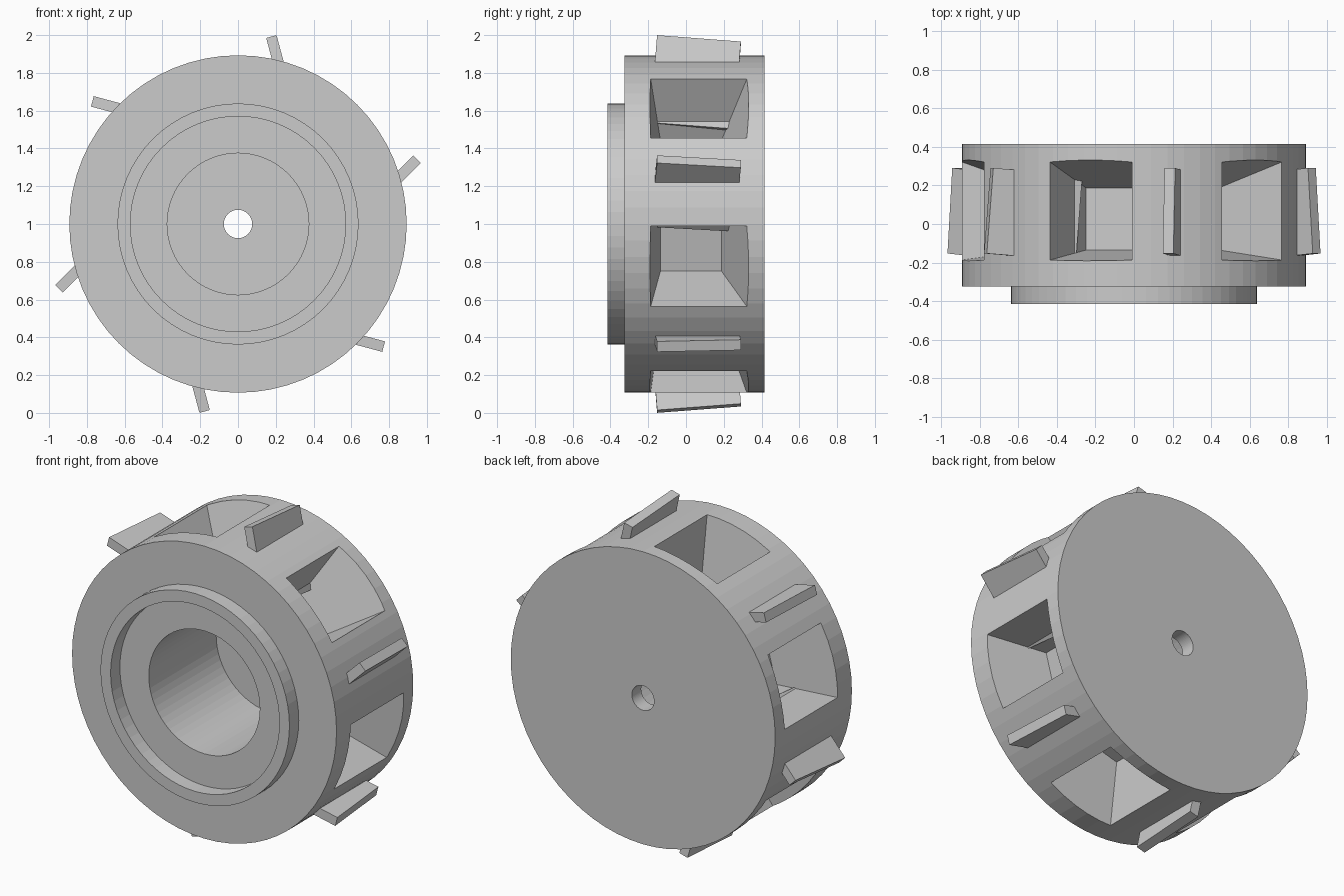
import bpy, bmesh, math

if "Cube" in bpy.data.objects:
    bpy.data.objects.remove(bpy.data.objects["Cube"])

CZ = 1.0          # height of the wheel axis (runs along y)
SIDES = 64
ANGLES = [math.radians(45 + 60 * k) for k in range(6)]


def place(r, w, y, a):
    """Radial r, sideways w, axial y in the frame turned to angle a."""
    return (r * math.cos(a) - w * math.sin(a), y,
            CZ + r * math.sin(a) + w * math.cos(a))


def finish(name, bm):
    bmesh.ops.recalc_face_normals(bm, faces=bm.faces)
    me = bpy.data.meshes.new(name)
    bm.to_mesh(me)
    bm.free()
    ob = bpy.data.objects.new(name, me)
    bpy.context.collection.objects.link(ob)
    return ob


def lathe(name, profile):
    """Closed (radius, y) profile turned around the wheel axis."""
    bm = bmesh.new()
    rings = [[bm.verts.new(place(r, 0, y, math.tau * i / SIDES)) for r, y in profile]
             for i in range(SIDES)]
    n = len(profile)
    for i in range(SIDES):
        p, q = rings[i], rings[(i + 1) % SIDES]
        for j in range(n):
            k = (j + 1) % n
            bm.faces.new((p[j], p[k], q[k], q[j]))
    return finish(name, bm)


def add_block(bm, inner, outer):
    """Six-sided block between two four-point ends."""
    a = [bm.verts.new(c) for c in inner]
    b = [bm.verts.new(c) for c in outer]
    bm.faces.new(a)
    bm.faces.new(b)
    for i in range(4):
        j = (i + 1) % 4
        bm.faces.new((a[i], a[j], b[j], b[i]))


# Drum with raised front rim, wide blind bore and small shaft hole
drum = lathe("drum", [(.075, .325), (.375, .325), (.375, -.325), (.57, -.325),
                      (.57, -.415), (.638, -.415), (.638, -.325), (.893, -.325),
                      (.893, .415), (.075, .415)])

# Tapered pockets around the drum
R0, R1, R2 = .50, .866, .96
k = (R2 - R0) / (R1 - R0)
inner = (.123, -.135, .187)
outer = tuple(i + (o - i) * k for i, o in zip(inner, (.22, -.187, .322)))


def rect(r, size, a):
    w, y0, y1 = size
    return [place(r, s, y, a) for s, y in ((-w, y0), (w, y0), (w, y1), (-w, y1))]


bm = bmesh.new()
for a in ANGLES:
    add_block(bm, rect(R0, inner, a), rect(R2, outer, a))
cutter = finish("pocket_cutter", bm)
cutter.hide_render = True
cutter.hide_set(True)
mod = drum.modifiers.new("pockets", 'BOOLEAN')
mod.operation = 'DIFFERENCE'
mod.solver = 'EXACT'
mod.object = cutter

# Slanted blades passing through the drum wall into the pockets
TILT = math.radians(4.5)
HL, HW, HT = .24, .2225, .0285
for n, a in enumerate(ANGLES):
    ends = []
    for l in (-HL, HL):
        ends.append([place(.656 + l * math.cos(TILT) - v * math.sin(TILT), -.4275 + s,
                           .05 + l * math.sin(TILT) + v * math.cos(TILT), a)
                     for s, v in ((-HT, -HW), (HT, -HW), (HT, HW), (-HT, HW))])
    bm = bmesh.new()
    add_block(bm, *ends)
    finish(f"blade_{n + 1}", bm)
